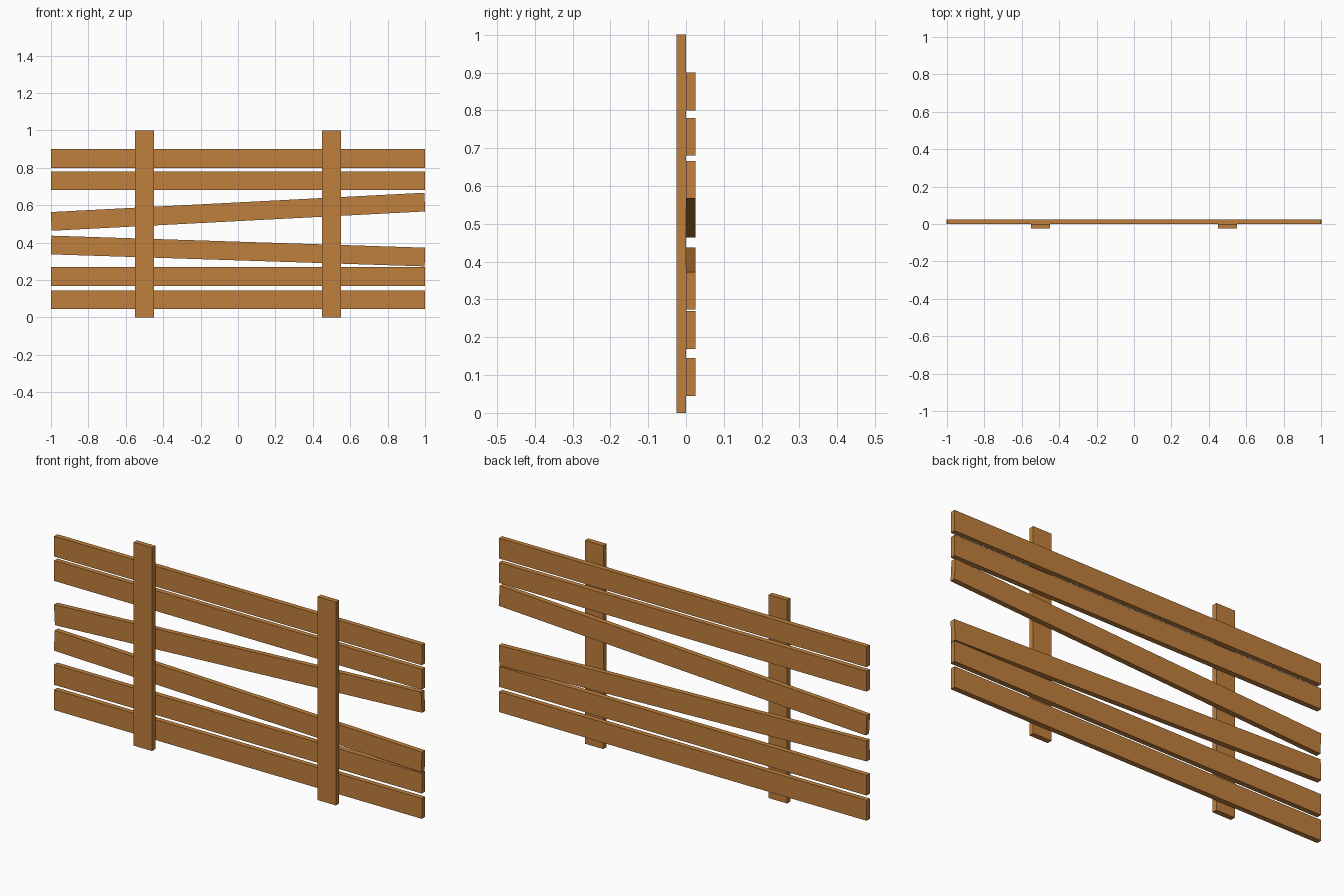
import bpy, math

if "Cube" in bpy.data.objects:
    bpy.data.objects.remove(bpy.data.objects["Cube"])

wood = bpy.data.materials.new("warm_wood")
wood.diffuse_color = (0.53, 0.215, 0.045, 1)
wood.use_nodes = True
wood.node_tree.nodes["Principled BSDF"].inputs["Base Color"].default_value = wood.diffuse_color


def plank(name, size, loc, tilt=0.0):
    """Box plank, tilted in the fence plane by degrees (right end up)."""
    bpy.ops.mesh.primitive_cube_add(size=1, location=loc)
    ob = bpy.context.object
    ob.name = name
    for v in ob.data.vertices:
        v.co = [c * s for c, s in zip(v.co, size)]
    ob.rotation_euler.y = -math.radians(tilt)
    ob.data.materials.append(wood)
    return ob


# Upright posts at the front
for side, x in (("left", -0.5), ("right", 0.5)):
    plank(side + "_post", (0.1, 0.025, 1.0), (x, -0.0125, 0.5))

# Horizontal slats behind the posts: height, tilt
slats = [(0.095, 0), (0.219, 0), (0.355, -1.84),
         (0.565, 2.96), (0.73, 0), (0.85, 0)]
for i, (z, tilt) in enumerate(slats, 1):
    plank(f"slat_{i}", (2.0, 0.025, 0.1), (0, 0.0125, z), tilt)
